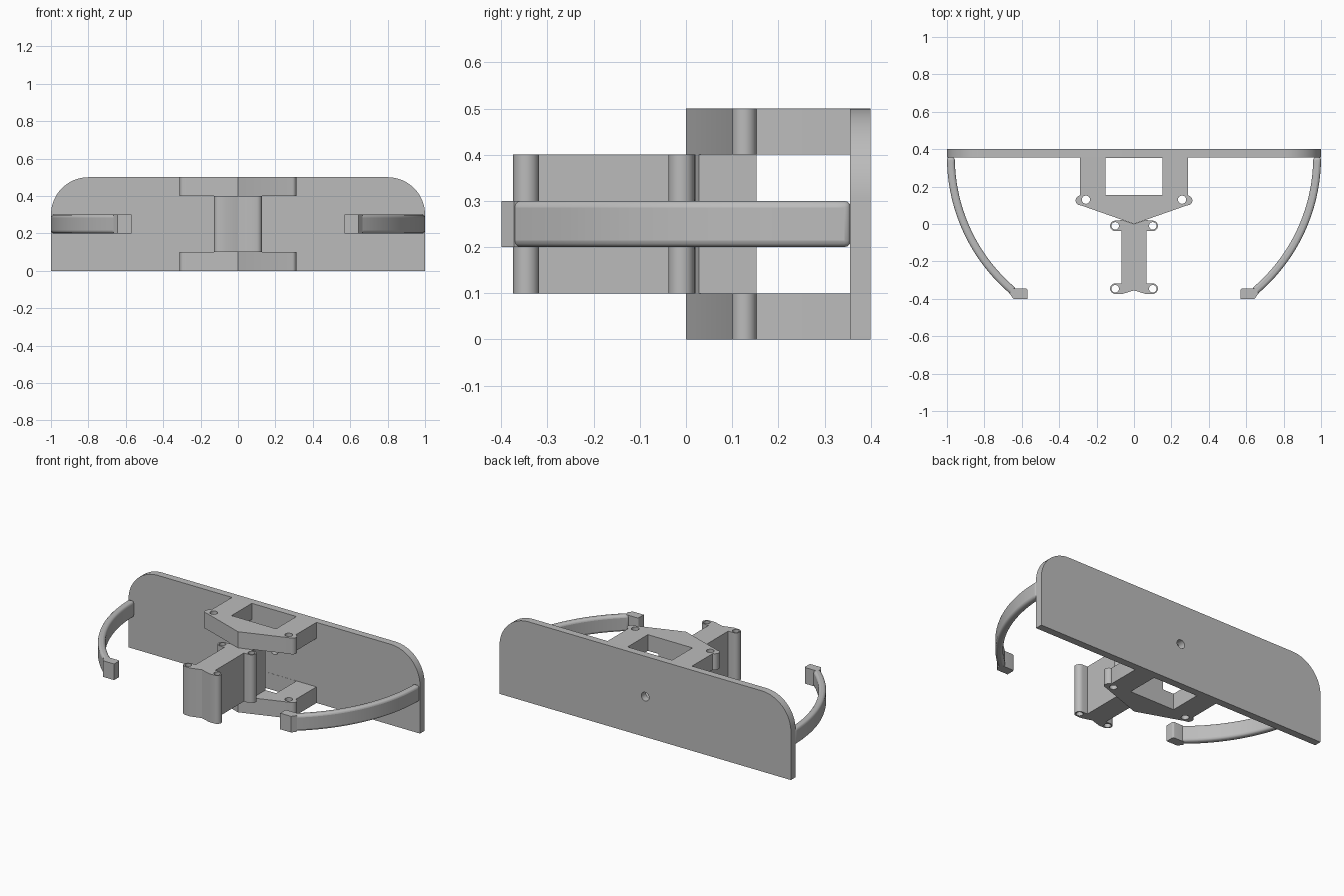
import bpy, bmesh
from math import sin, cos, radians
from mathutils import Matrix

cube = bpy.data.objects.get("Cube")
if cube:
    bpy.data.objects.remove(cube)

grey = bpy.data.materials.new("plain grey")
grey.use_nodes = True
COLOUR = (0.5, 0.5, 0.5, 1)
grey.diffuse_color = COLOUR
grey.node_tree.nodes["Principled BSDF"].inputs["Base Color"].default_value = COLOUR


def arc(cx, cy, r, start, end, steps=10):
    angles = [radians(start + (end - start) * i / steps) for i in range(steps + 1)]
    return [(cx + r * cos(a), cy + r * sin(a)) for a in angles]


def circle(cx, cy, r):
    return arc(cx, cy, r, 0, 360, 24)[:-1]


def both_sides(half):
    """Close a right-hand outline with its mirror image."""
    return half + [(-x, y) for x, y in reversed(half) if abs(x) > 0.001]


def prism(name, loops, low, high, upright=False, bevel=0):
    """Extrude an outline with holes; upright profiles run along y."""
    curve = bpy.data.curves.new(name, "CURVE")
    curve.dimensions = "2D"
    curve.fill_mode = "BOTH"
    curve.extrude = (high - low) / 2
    for loop in loops:
        spline = curve.splines.new("POLY")
        spline.points.add(len(loop) - 1)
        for point, (x, y) in zip(spline.points, loop):
            point.co = (x, y, 0, 1)
        spline.use_cyclic_u = True
    obj = bpy.data.objects.new(name, curve)
    bpy.context.collection.objects.link(obj)
    bpy.ops.object.select_all(action="DESELECT")
    obj.select_set(True)
    bpy.context.view_layer.objects.active = obj
    bpy.ops.object.convert(target="MESH")
    obj = bpy.context.object
    obj.name = name

    bm = bmesh.new()
    bm.from_mesh(obj.data)
    bmesh.ops.translate(bm, verts=bm.verts, vec=(0, 0, (low + high) / 2))
    if upright:
        bmesh.ops.transform(bm, verts=bm.verts, matrix=Matrix.Rotation(radians(90), 4, "X"))
    bmesh.ops.remove_doubles(bm, verts=bm.verts, dist=0.0005)
    bmesh.ops.dissolve_limit(bm, angle_limit=radians(0.5), verts=bm.verts, edges=bm.edges)
    bmesh.ops.recalc_face_normals(bm, faces=bm.faces)
    bm.to_mesh(obj.data)
    bm.free()
    obj.data.materials.clear()
    obj.data.materials.append(grey)
    if bevel:
        mod = obj.modifiers.new("soft edges", "BEVEL")
        mod.width = bevel
        mod.segments = 3
        mod.limit_method = "ANGLE"
        mod.angle_limit = radians(50)
    bpy.ops.object.shade_smooth_by_angle(angle=radians(30))
    return obj


# Back plate with rounded upper corners and a centre hole
plate = both_sides([(1, 0)] + arc(0.8, 0.3, 0.2, 0, 90, 16))
prism("back_plate", [plate, circle(0, 0.25, 0.027)], -0.4, -0.355, upright=True)

# Upper and lower brackets with a window and eared screw holes
bracket = both_sides([(0, 0), (0.285, 0.1)] + arc(0.285, 0.126, 0.027, -70, 80)
                     + [(0.29, 0.154), (0.29, 0.36)])
window = [(-0.153, 0.155), (0.153, 0.155), (0.153, 0.354), (-0.153, 0.354)]
bracket_loops = [bracket, window] + [circle(s * 0.257, 0.13, 0.022) for s in (-1, 1)]
prism("lower_bracket", bracket_loops, 0, 0.1)
prism("upper_bracket", bracket_loops, 0.4, 0.5)

# Pillar joining the two brackets
prism("pillar", [both_sides([(0, 0), (0.08, 0.028), (0.08, 0.153)])], 0.1, 0.4)

# Front column: a web with four bored ears and notched ends
column = both_sides([(0, -0.355), (0.065, -0.375)] + arc(0.1, -0.346, 0.028, -90, 90)
                    + [(0.067, -0.318), (0.067, -0.038)] + arc(0.1, -0.01, 0.028, -90, 90)
                    + [(0.065, 0.021), (0, 0)])
bores = [circle(s * 0.1, y, 0.02) for s in (-1, 1) for y in (-0.346, -0.01)]
prism("front_column", [column] + bores, 0.1, 0.4)

# Curved side arms ending in inward feet
arm = arc(0.043, 0.357, 0.957, 0, -50.5, 28) + arc(0.043, 0.357, 0.915, -50, 0, 28)
foot = [(0.645, -0.4), (0.57, -0.4)] + arc(0.58, -0.355, 0.01, 180, 90, 4) + [(0.65, -0.345), (0.665, -0.372)]
for side, s in (("left", 1), ("right", -1)):
    prism(side + "_arm", [[(s * x, y) for x, y in arm]], 0.2, 0.3, bevel=0.014)
    prism(side + "_foot", [[(s * x, y) for x, y in foot]], 0.2, 0.3)
